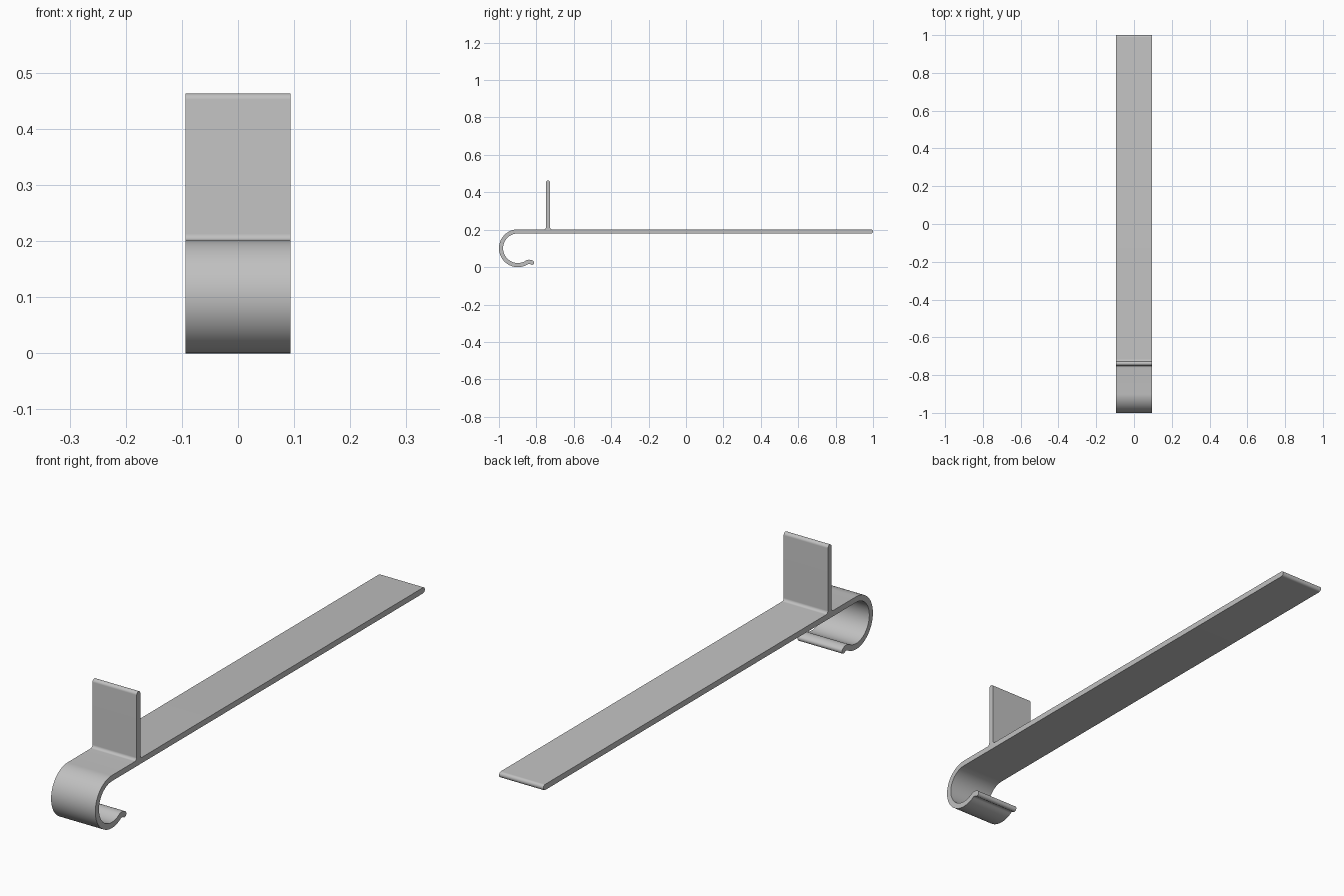
import bpy, bmesh
from math import radians, cos, sin

cube = bpy.data.objects.get("Cube")
if cube:
    bpy.data.objects.remove(cube)

HALF_WIDTH = 0.094
T = 0.011            # half of the strip thickness
R = 0.09             # centre-line radius of the hook
LIP = 0.025          # centre-line radius of the lip
TURN, END = 302, 52  # angles where the hook meets the lip, and where the lip ends
TOP = 2 * (R + T)    # upper face of the strip
POST_Y = -0.738


def polar(centre, radius, degrees):
    a = radians(degrees)
    return (centre[0] + radius * cos(a), centre[1] + radius * sin(a))


def arc(centre, radius, start, end, steps):
    return [polar(centre, radius, start + (end - start) * i / steps)
            for i in range(steps + 1)]


hook = (R + T - 1, R + T)
lip = polar(hook, R + LIP, TURN)
tip = polar(lip, LIP, END)

# Side profile in (y, z): hook, curled lip, long strip and upright tab
profile = arc(hook, R + T, 90, TURN, 48)
profile += arc(lip, LIP - T, TURN - 180, END, 10)[1:]
profile += arc(tip, T, END + 180, END + 360, 12)[1:]
profile += arc(lip, LIP + T, END, TURN - 180, 10)[1:]
profile += arc(hook, R - T, TURN, 90, 48)[1:]
profile += arc((1 - T, TOP - T), T, -90, 90, 14)
profile += arc((POST_Y + 2 * T, TOP + T), T, 270, 180, 8)
profile += arc((POST_Y, 0.463 - T), T, 0, 180, 14)
profile += arc((POST_Y - 2 * T, TOP + T), T, 0, -90, 8)

# Extrude the profile across the width
bm = bmesh.new()
face = bm.faces.new([bm.verts.new((-HALF_WIDTH, y, z)) for y, z in profile])
result = bmesh.ops.extrude_face_region(bm, geom=[face])
moved = [v for v in result["geom"] if isinstance(v, bmesh.types.BMVert)]
bmesh.ops.translate(bm, verts=moved, vec=(2 * HALF_WIDTH, 0, 0))
bmesh.ops.recalc_face_normals(bm, faces=bm.faces)
mesh = bpy.data.meshes.new("hooked_strip")
bm.to_mesh(mesh)
bm.free()

strip = bpy.data.objects.new("hooked_strip", mesh)
bpy.context.collection.objects.link(strip)

# Plain grey material
grey = bpy.data.materials.new("plain_grey")
grey.use_nodes = True
colour = (0.53, 0.53, 0.53, 1)
grey.diffuse_color = colour
for node in grey.node_tree.nodes:
    if node.type == 'BSDF_PRINCIPLED':
        node.inputs["Base Color"].default_value = colour
mesh.materials.append(grey)

# Smooth curves, sharp side edges
bpy.ops.object.select_all(action='DESELECT')
strip.select_set(True)
bpy.context.view_layer.objects.active = strip
bpy.ops.object.shade_smooth_by_angle(angle=radians(35))
